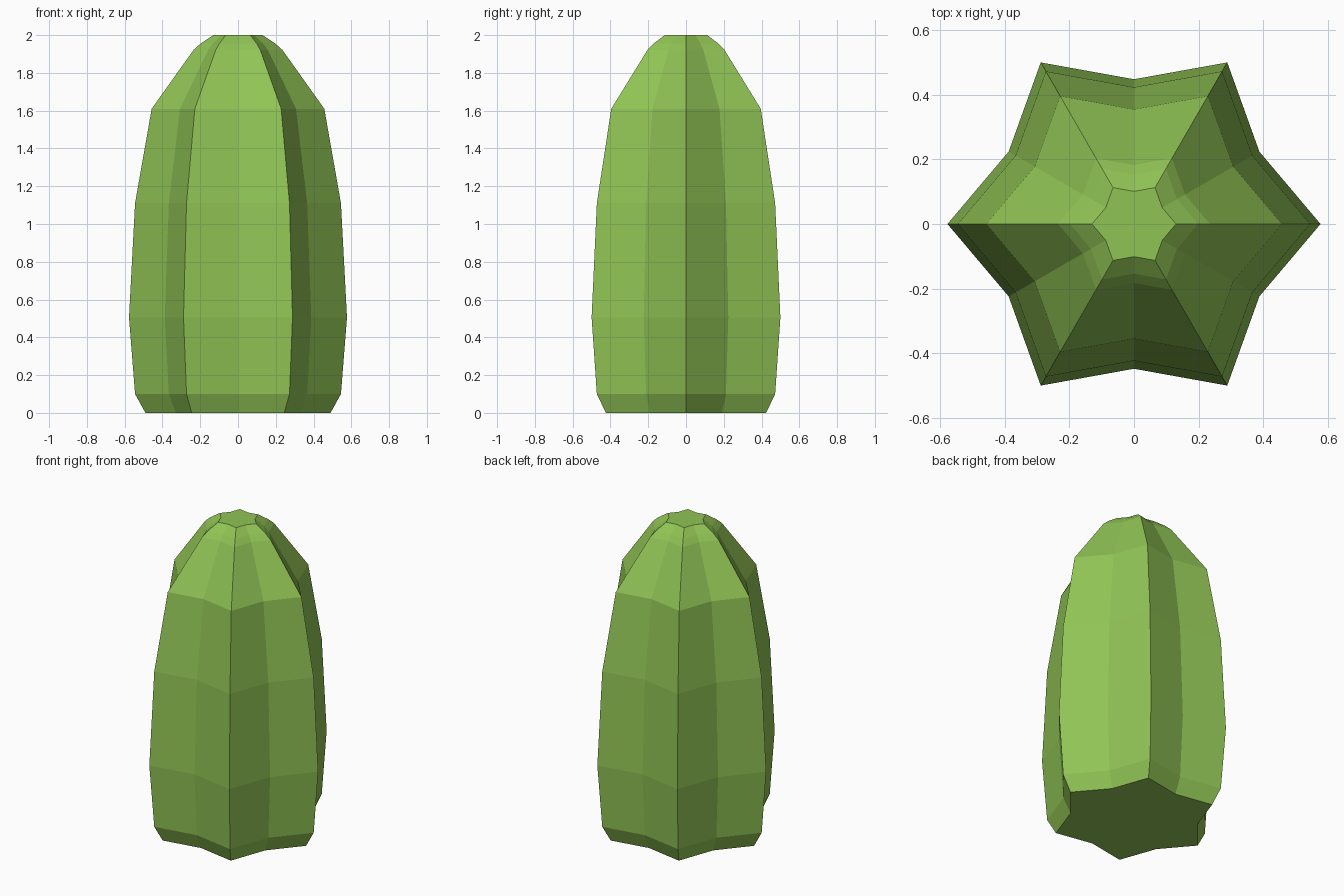
import bpy, bmesh, math

if "Cube" in bpy.data.objects:
    bpy.data.objects.remove(bpy.data.objects["Cube"])

RIBS = 6
VALLEY = 0.776  # valley radius relative to rib radius
# (rib radius, height) from base to tip
PROFILE = [(0.49, 0.0), (0.545, 0.10), (0.577, 0.505), (0.545, 1.11),
           (0.457, 1.61), (0.235, 1.922), (0.198, 1.955), (0.13, 2.0)]

# Ribbed cactus body: star-shaped rings joined with flat quads
bm = bmesh.new()
n = RIBS * 2
rings = []
for r, z in PROFILE:
    ring = []
    for i in range(n):
        a = math.pi * i / RIBS
        rr = r * (VALLEY if i % 2 else 1.0)
        ring.append(bm.verts.new((rr * math.cos(a), rr * math.sin(a), z)))
    rings.append(ring)
for lo, hi in zip(rings, rings[1:]):
    for i in range(n):
        j = (i + 1) % n
        bm.faces.new((lo[i], lo[j], hi[j], hi[i]))

# Flat star caps at base and tip
bm.faces.new(rings[0][::-1])
bm.faces.new(rings[-1])

mesh = bpy.data.meshes.new("cactus_body")
bm.to_mesh(mesh)
bm.free()
body = bpy.data.objects.new("cactus_body", mesh)
bpy.context.collection.objects.link(body)

# Green skin
green = bpy.data.materials.new("cactus_green")
green.diffuse_color = (0.28, 0.55, 0.09, 1.0)
green.use_nodes = True
green.node_tree.nodes["Principled BSDF"].inputs["Base Color"].default_value = green.diffuse_color
mesh.materials.append(green)
